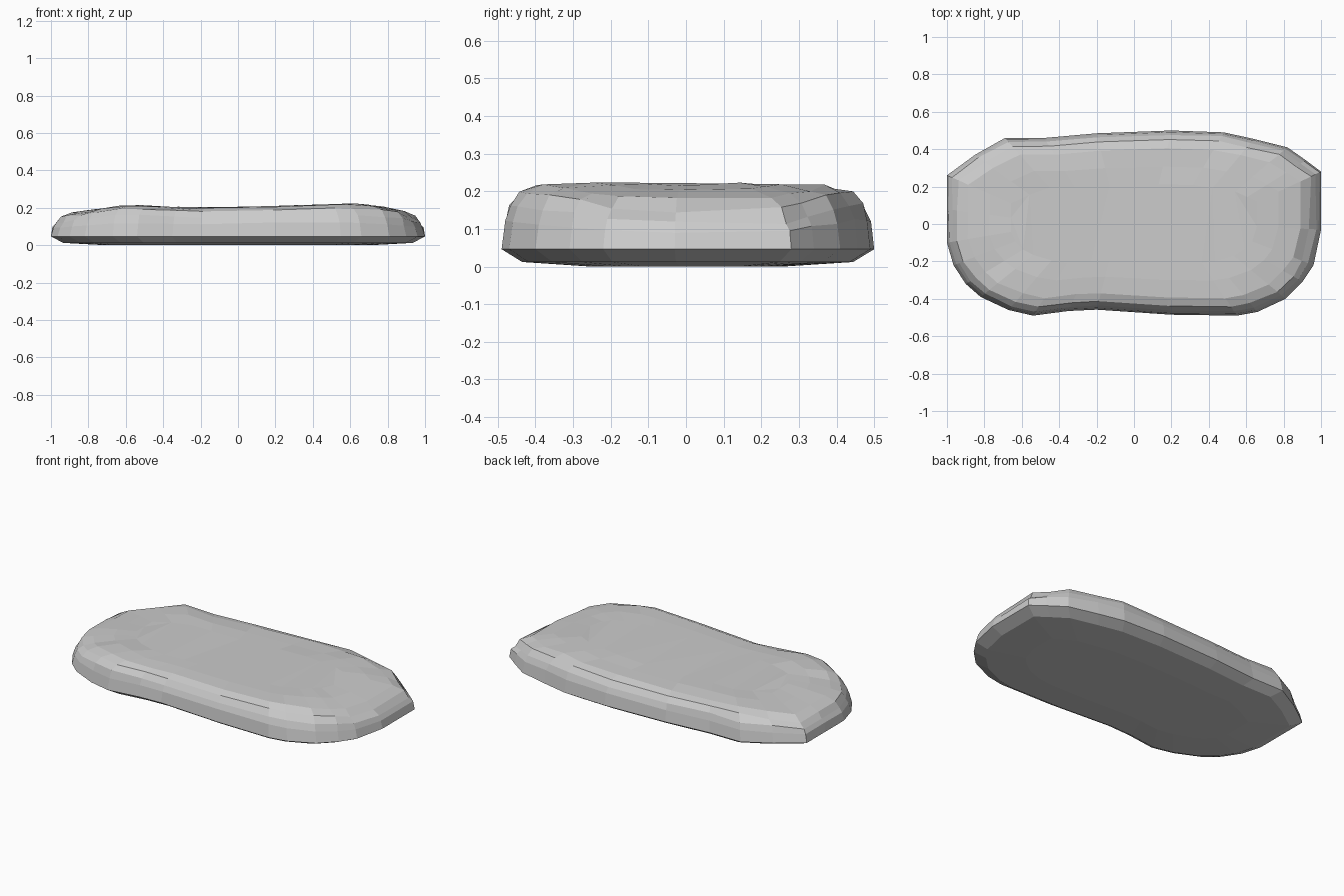
import bpy, bmesh, random

if "Cube" in bpy.data.objects:
    bpy.data.objects.remove(bpy.data.objects["Cube"])
random.seed(4)

# Plan outline at the widest level, counter-clockwise from the right end
OUTLINE = [(1, -.03), (1, .28), (.92, .34), (.82, .41), (.64, .455), (.48, .49), (.2, .5),
           (-.2, .485), (-.48, .46), (-.69, .46), (-.85, .37), (-1, .26), (-1, .08),
           (-1, -.1), (-.965, -.22), (-.9, -.32), (-.82, -.39), (-.67, -.46), (-.54, -.49),
           (-.35, -.465), (-.2, -.458), (.2, -.485), (.55, -.49), (.66, -.47),
           (.81, -.4), (.9, -.31), (.96, -.22)]

# Crown height along the length
CROWN = [(-1, .15), (-.88, .178), (-.6, .208), (-.2, .202), (.1, .205),
         (.6, .222), (.8, .202), (.93, .175), (1, .14)]


def crown(x):
    for (x0, z0), (x1, z1) in zip(CROWN, CROWN[1:]):
        if x <= x1:
            return z0 + (z1 - z0) * max(0, x - x0) / (x1 - x0)
    return CROWN[-1][1]


# Levels: inset from the outline, base height, share of the crown height, roughness
LEVELS = [(.3, .0, 0, 0), (.07, .012, 0, 0), (0, .046, 0, 0), (.012, .03, .42, .004),
          (.028, .01, .7, .006), (.062, 0, .89, .008), (.12, 0, .97, .004),
          (.24, 0, 1, .003), (.36, 0, 1, .002)]

bm = bmesh.new()
rings = []
for inset, base, share, rough in LEVELS:
    ring = []
    for x, y in OUTLINE:
        px = x * (1 - inset * .95)
        py = y * (1 - inset * 1.6)
        r = random.uniform(-rough, rough)
        ring.append(bm.verts.new((px * (1 + r), py * (1 + r),
                                  base + share * crown(px) + r)))
    rings.append(ring)

# Side bands, flat underside and top surface
n = len(OUTLINE)
for a, b in zip(rings, rings[1:]):
    for i in range(n):
        j = (i + 1) % n
        bm.faces.new((a[i], a[j], b[j], b[i]))
bm.faces.new(rings[0][::-1])
top = bm.faces.new(rings[-1])
bmesh.ops.triangulate(bm, faces=[top])

# Small raised chip at the back left and raised front left shoulder
for v in bm.verts:
    if v.co.z > .15:
        for cx, cy, h in ((-.66, .4, .016), (-.6, -.36, .012), (.6, -.3, .005)):
            d = ((v.co.x - cx) ** 2 + (v.co.y - cy) ** 2) ** .5
            v.co.z += h * max(0, 1 - d / .2)
bmesh.ops.recalc_face_normals(bm, faces=bm.faces)

mesh = bpy.data.meshes.new("stone_slab")
bm.to_mesh(mesh)
bm.free()
slab = bpy.data.objects.new("stone_slab", mesh)
bpy.context.collection.objects.link(slab)
